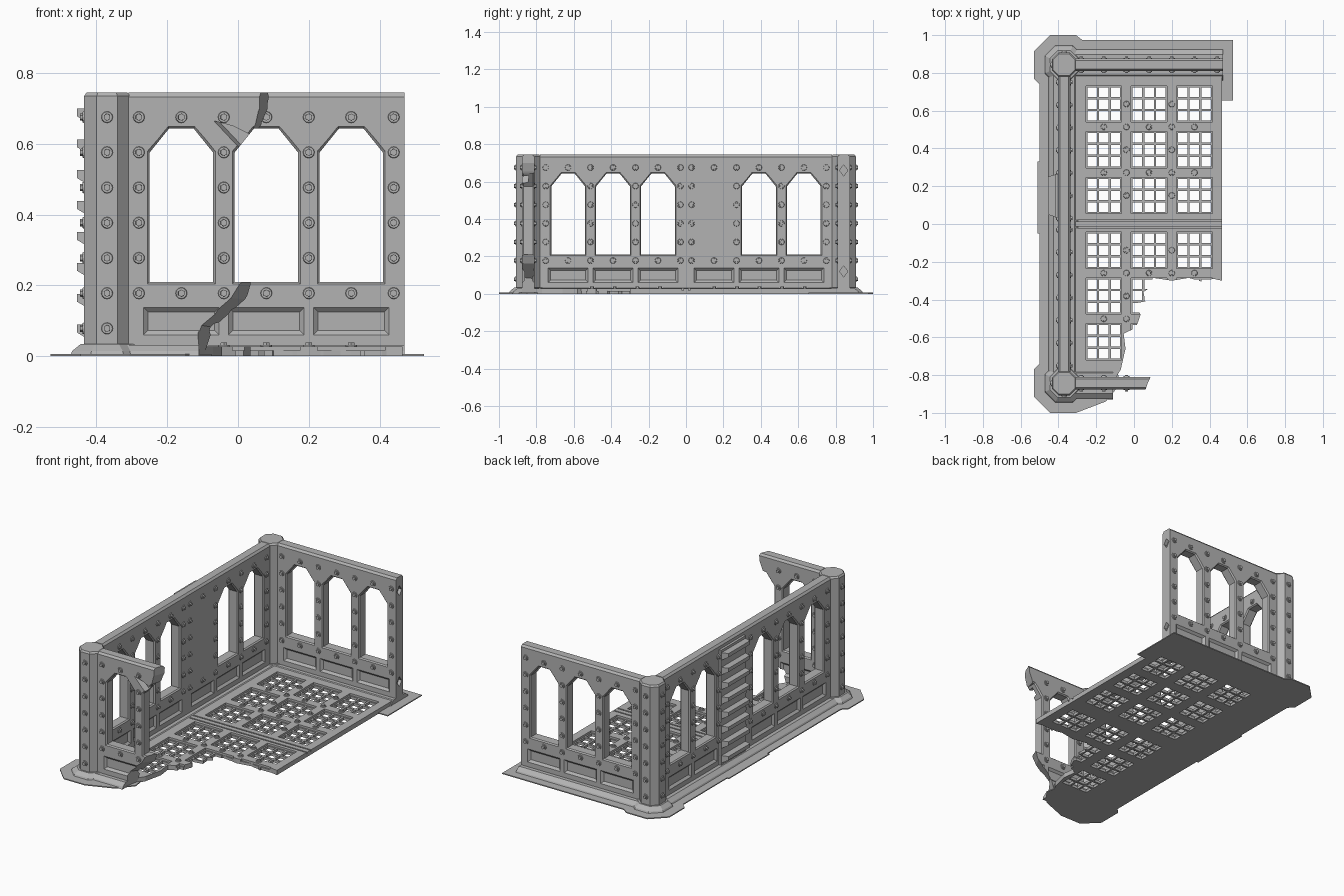
import bpy, bmesh, math
from mathutils import Vector, Matrix

if "Cube" in bpy.data.objects:
    bpy.data.objects.remove(bpy.data.objects["Cube"])

GREY = (0.45, 0.45, 0.45, 1)
stone = bpy.data.materials.new("plain grey")
stone.use_nodes = True
stone.diffuse_color = GREY
stone.node_tree.nodes["Principled BSDF"].inputs["Base Color"].default_value = GREY

H, T = 0.745, 0.033            # wall height, half thickness
AX, AY = -0.37, 0.843          # wall centre lines
PITCH = 0.24                   # window spacing
BAYS = (-PITCH, 0, PITCH)
POSTS = [PITCH * (i - 1.5) for i in range(4)]
ROWS = [0.178 + 0.0995 * i for i in range(6)]


def loft(bm, rings):
    vs = [[bm.verts.new(p) for p in r] for r in rings]
    n = len(vs[0])
    bm.faces.new(vs[0])
    bm.faces.new(vs[-1])
    for a, b in zip(vs, vs[1:]):
        for i in range(n):
            j = (i + 1) % n
            bm.faces.new((a[i], a[j], b[j], b[i]))


def flat(pts, z):
    return [(x, y, z) for x, y in pts]


def upright(pts, y):
    return [(x, y, z) for x, z in pts]


def rect(x, y, hx, hy):
    return [(x - hx, y - hy), (x + hx, y - hy), (x + hx, y + hy), (x - hx, y + hy)]


def octagon(x, y, h, f):
    q = [(h, -f), (h, f), (f, h), (-f, h), (-h, f), (-h, -f), (-f, -h), (f, -h)]
    return [(x + a, y + b) for a, b in q]


def make(name, bm, loc=(0, 0, 0), turn=0):
    bmesh.ops.recalc_face_normals(bm, faces=bm.faces)
    me = bpy.data.meshes.new(name)
    bm.to_mesh(me)
    bm.free()
    me.materials.append(stone)
    ob = bpy.data.objects.new(name, me)
    ob.location = loc
    ob.rotation_euler.z = turn
    bpy.context.collection.objects.link(ob)
    return ob


def cut(ob, bm):
    """Subtract the closed shapes in bm from the object."""
    tool = make("cutter", bm)
    mod = ob.modifiers.new("cut", "BOOLEAN")
    mod.operation, mod.solver, mod.object = "DIFFERENCE", "EXACT", tool
    dg = bpy.context.evaluated_depsgraph_get()
    me = bpy.data.meshes.new_from_object(ob.evaluated_get(dg))
    ob.modifiers.clear()
    ob.data = me
    bpy.data.objects.remove(tool)


def rivet(bm, pos, normal):
    q = Vector(normal).to_track_quat("Z", "Y").to_matrix().to_4x4()
    for seg, r1, r2, d in ((12, 0.018, 0.015, 0.008), (6, 0.011, 0.010, 0.022)):
        bmesh.ops.create_cone(bm, cap_ends=True, segments=seg, radius1=r1, radius2=r2,
                              depth=d, matrix=Matrix.Translation(pos) @ q)


def window(bm, u):
    # Pointed opening, flared at both faces
    shape = [(-0.09, 0.21), (0.09, 0.21), (0.09, 0.575), (0.035, 0.643),
             (-0.035, 0.643), (-0.09, 0.575)]
    rings = []
    for y, e in ((-0.04, 0.012), (-0.026, 0), (0.026, 0), (0.04, 0.012)):
        rings.append(upright([(u + x * (1 + e / 0.09), 0.427 + (z - 0.427) * (1 + e / 0.217))
                              for x, z in shape], y))
    loft(bm, rings)


def panel(bm, u, side):
    # Sunken panel with sloping edges
    loft(bm, [upright(rect(u, 0.099, 0.109, 0.041), side * (T + 0.002)),
              upright(rect(u, 0.099, 0.094, 0.026), side * (T - 0.012))])


def wall(name, loc, turn=0, vent=None, broken=False, socket=False):
    bm = bmesh.new()
    loft(bm, [flat(rect(0, 0, 0.39, t), z) for t, z in ((T, 0), (T, H - 0.012), (T - 0.01, H))])
    ob = make(name, bm)
    tool = bmesh.new()
    for u in BAYS:
        if u != vent:
            window(tool, u)
        for side in (-1, 1):
            if not (u == vent and side == 1):
                panel(tool, u, side)
    if socket:
        # Diamond sockets in the free end
        for z in (0.12, 0.66):
            ring = [(-0.022, z), (0, z - 0.03), (0.022, z), (0, z + 0.03)]
            loft(tool, [[(x, y, h) for y, h in ring] for x in (0.37, 0.40)])
    cut(ob, tool)
    if broken:
        # Ragged fracture, slanting through the wall
        near = [(0.055, 0.8), (0.055, 0.7), (0.045, 0.655), (0.02, 0.6), (0.01, 0.23),
                (-0.03, 0.165), (-0.12, 0.09), (-0.11, -0.01), (0.6, -0.01), (0.6, 0.8)]
        far = [(0.11, 0.8), (0.09, 0.7), (0.07, 0.655), (0.04, 0.6), (0.05, 0.23),
               (0.03, 0.16), (-0.06, 0.08), (-0.09, -0.01), (0.6, -0.01), (0.6, 0.8)]
        tool = bmesh.new()
        loft(tool, [upright([(x - loc[0], z) for x, z in p], y)
                    for p, y in ((near, -0.05), (far, 0.05))])
        cut(ob, tool)
        # Chipped corner beside the broken window
        tool = bmesh.new()
        chip = [(-0.075, 0.665), (0.0, 0.585), (0.04, 0.62), (-0.02, 0.65)]
        loft(tool, [upright([(x - loc[0], z) for x, z in chip], -0.05),
                    upright([(x - loc[0] + 0.02, z) for x, z in chip], 0.0)])
        cut(ob, tool)
    ob.location, ob.rotation_euler.z = loc, turn

    # Rivets on both faces
    bm = bmesh.new()
    spots = [(u, z) for u in POSTS for z in ROWS]
    spots += [(u, z) for u in BAYS for z in (ROWS[0], ROWS[-1])]
    for u, z in spots:
        if broken and u + loc[0] > 0:
            continue
        for side in (-1, 1):
            if not (u == vent and side == 1):
                rivet(bm, (u, side * T, z), (0, side, 0))
    make(name + "_rivets", bm, loc, turn)


wall("back_wall", (0.08, AY, 0), socket=True)
wall("front_broken_wall", (0.08, -AY, 0), broken=True)
wall("side_wall_rear", (AX, 0.39, 0), math.pi / 2, vent=-PITCH)
wall("side_wall_fore", (AX, -0.39, 0), math.pi / 2)

# Corner columns with riveted outer faces
for s, label in ((1, "rear"), (-1, "fore")):
    bm = bmesh.new()
    for rings in (((0.065, 0), (0.065, H - 0.01), (0.058, H)),
                  ((0.105, 0), (0.098, 0.015), (0.075, 0.034))):
        loft(bm, [flat(octagon(AX, s * AY, h, h * 0.45), z) for h, z in rings])
    for i in range(7):
        z = ROWS[0] - 0.0995 + 0.0995 * i
        rivet(bm, (AX, s * (AY + 0.065), z), (0, s, 0))
        rivet(bm, (AX - 0.065, s * AY, z), (-1, 0, 0))
    make(label + "_column", bm)

# Louvred vent on the outside of the side wall
bm = bmesh.new()
loft(bm, [flat(rect(-0.405, 0.15, 0.012, 0.115), z) for z in (0.03, 0.715)])
for i in range(8):
    z = 0.70 - 0.0873 * i
    loft(bm, [[(-0.40, 0.15 + s * 0.118, z), (-0.455, 0.15 + s * 0.1, z),
               (-0.455, 0.15 + s * 0.1, z - 0.022), (-0.40, 0.15 + s * 0.118, z - 0.055)]
              for s in (-1, 1)])
make("louvre_vent", bm)

# Sloping plinths under the walls
bm = bmesh.new()
for x, y, hx, hy in ((AX, 0, 0, 0.8), (0.06, AY, 0.41, 0), (-0.24, -AY, 0.13, 0)):
    loft(bm, [flat(rect(x, y, hx or w, hy or w), z)
              for w, z in ((0.085, 0), (0.078, 0.014), (0.055, 0.032))])
make("plinths", bm)

# Thin ground flange around the outside
outline = [(0.525, 0.975), (0.525, 0.655), (0.45, 0.655), (0.45, 0.75), (-0.29, 0.75),
           (-0.29, -0.76), (-0.09, -0.76), (-0.075, -0.85), (-0.15, -0.94),
           (-0.307, -1), (-0.445, -1), (-0.53, -0.915), (-0.53, -0.77), (-0.5, -0.74),
           (-0.5, -0.05), (-0.512, -0.05), (-0.512, 0.33), (-0.5, 0.33), (-0.5, 0.74),
           (-0.53, 0.77), (-0.53, 0.915), (-0.445, 1), (-0.307, 1), (-0.275, 0.975)]
bm = bmesh.new()
loft(bm, [flat(outline, z) for z in (0, 0.006)])
make("ground_flange", bm)

# Floor slab with a ragged edge
edge = [(-0.32, 0.81), (0.465, 0.81), (0.465, -0.3), (0.42, -0.29), (0.36, -0.305),
        (0.29, -0.285), (0.2, -0.3), (0.1, -0.285), (0.08, -0.34), (0.05, -0.36),
        (0.06, -0.41), (0.005, -0.42), (0.035, -0.48), (0.01, -0.55), (-0.055, -0.58),
        (-0.045, -0.66), (-0.07, -0.77), (-0.1, -0.82), (-0.32, -0.82)]
bm = bmesh.new()
loft(bm, [flat(edge, z) for z in (0, 0.028)])
floor = make("grated_floor", bm)

# Sunken grating bays and seam grooves, then the grating holes
bays, holes = bmesh.new(), bmesh.new()
for cx in (-0.16, 0.08, 0.32):
    for cy in (0.635, 0.393, 0.151, -0.139, -0.381, -0.623):
        loft(bays, [flat(rect(cx, cy, 0.095, 0.096), z) for z in (0.016, 0.05)])
        for i in (-1, 0, 1):
            for j in (-1, 0, 1):
                loft(holes, [flat(rect(cx + 0.062 * i, cy + 0.063 * j, 0.025, 0.025), z)
                             for z in (-0.02, 0.05)])
for y in (-0.018, 0.018):
    loft(bays, [flat(rect(0.08, y, 0.4, 0.004), z) for z in (0.018, 0.05)])
cut(floor, bays)
cut(floor, holes)

# Floor rivets along the beams
bm = bmesh.new()
spots = [(x, y) for x in (-0.16, -0.04, 0.08, 0.2, 0.32) for y in (0.514, 0.272, -0.26)]
spots += [(x, y) for x in (-0.04, 0.2) for y in (0.635, 0.393, 0.151, -0.139)]
spots += [(-0.04, -0.381), (-0.16, -0.502), (-0.04, -0.502)]
for x, y in spots:
    rivet(bm, (x, y, 0.028), (0, 0, 1))
make("floor_rivets", bm)
